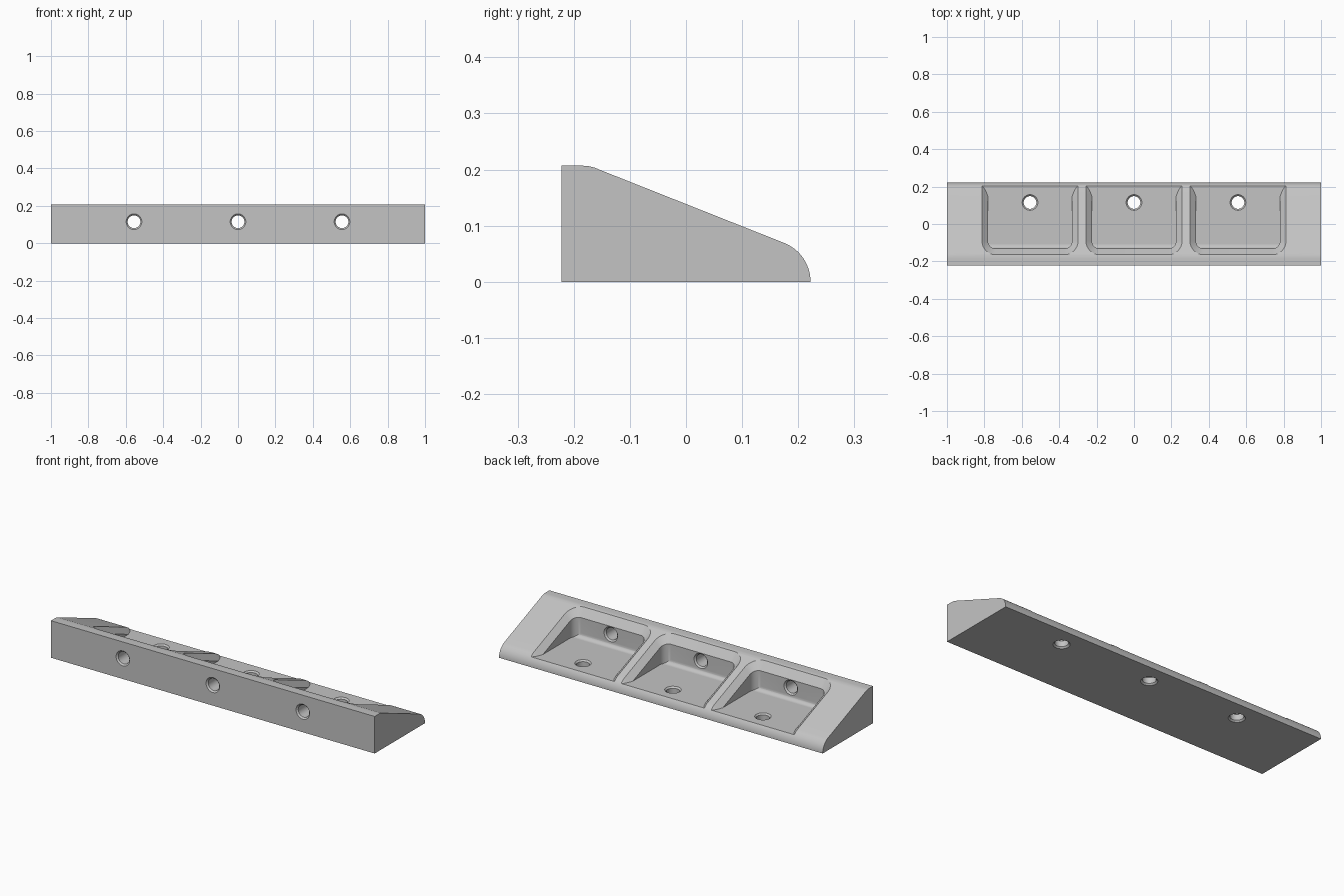
import bpy
import bmesh
from math import sin, cos, pi, sqrt

cube = bpy.data.objects.get("Cube")
if cube:
    bpy.data.objects.remove(cube, do_unlink=True)

BACK, FLOOR = -0.222, 0.048          # flat upright face, tray floor height
NOSE_Y, NOSE_R = 0.1475, 0.0745      # rounded low edge
WALL_Y, HALF_W, CORNER, RIM = -0.131, 0.225, 0.04, 0.032
HOLE_R, HOLE_BEVEL = 0.034, 0.008
CENTRES = (-0.556, 0, 0.556)

grey = bpy.data.materials.new("light grey")
grey.use_nodes = True
grey.diffuse_color = (0.55, 0.55, 0.55, 1)
grey.node_tree.nodes["Principled BSDF"].inputs["Base Color"].default_value = grey.diffuse_color


def make_object(name, bm):
    bmesh.ops.recalc_face_normals(bm, faces=bm.faces[:])
    mesh = bpy.data.meshes.new(name)
    bm.to_mesh(mesh)
    bm.free()
    mesh.materials.append(grey)
    obj = bpy.data.objects.new(name, mesh)
    bpy.context.collection.objects.link(obj)
    return obj


def loft(bm, loops):
    """Skin a stack of equal-length closed loops and cap both ends."""
    rings = [[bm.verts.new(p) for p in loop] for loop in loops]
    n = len(rings[0])
    for a, b in zip(rings, rings[1:]):
        for i in range(n):
            j = (i + 1) % n
            bm.faces.new((a[i], a[j], b[j], b[i]))
    bm.faces.new(rings[0])
    bm.faces.new(rings[-1])


def extrude_x(name, profile, x0, x1):
    bm = bmesh.new()
    loft(bm, [[(x, y, z) for y, z in profile] for x in (x0, x1)])
    return make_object(name, bm)


def combine(target, tool, operation):
    mod = target.modifiers.new("cut", "BOOLEAN")
    mod.object, mod.operation, mod.solver = tool, operation, "EXACT"
    bpy.context.view_layer.objects.active = target
    bpy.ops.object.modifier_apply(modifier=mod.name)
    bpy.data.objects.remove(tool, do_unlink=True)


# Wedge body: flat crest, long slope, rounded nose
STEPS = 14
crest = [(BACK, 0.207), (-0.185, 0.207), (-0.174, 0.2062), (-0.163, 0.2035), (-0.152, 0.1989)]
nose = [(NOSE_Y + NOSE_R * cos(a), NOSE_R * sin(a))
        for a in (1.195 * (1 - i / STEPS) for i in range(STEPS + 1))]
skyline = crest + nose
body = extrude_x("wedge_tray", [(BACK, 0)] + skyline, -1, 1)


def surface(y):
    """Height of the wedge's upper surface."""
    for (y0, z0), (y1, z1) in zip(skyline, skyline[1:]):
        if y <= y1:
            return z0 + (z1 - z0) * (y - y0) / (y1 - y0)
    return 0


# Tray pockets with chamfered rims, open at the nose
def outline(cx, grow):
    arc = [-pi / 2 + pi / 2 * i / 10 for i in range(11)]
    half = [(HALF_W - CORNER + (CORNER + grow) * cos(a),
             WALL_Y + CORNER + (CORNER + grow) * sin(a)) for a in arc]
    half += [(HALF_W + grow, y) for y in (0, 0.1, 0.15, 0.175, 0.185, 0.195, 0.205, 0.215)]
    return [(cx + x, y) for x, y in half] + [(cx - x, y) for x, y in reversed(half)]


def pocket_cutter(cx):
    inner, outer = outline(cx, 0), outline(cx, RIM + 0.012)
    bm = bmesh.new()
    loft(bm, [[(x, y, -0.2) for x, y in inner],
              [(x, y, surface(y) - RIM) for x, y in inner],
              [(x, y, surface(y) + 0.012) for x, y in outer],
              [(x, y, 0.4) for x, y in outer]])
    bmesh.ops.bisect_plane(bm, geom=bm.verts[:] + bm.edges[:] + bm.faces[:],
                           plane_co=(0, 0, FLOOR), plane_no=(0, 0, 1), clear_inner=True)
    bmesh.ops.holes_fill(bm, edges=[e for e in bm.edges if e.is_boundary], sides=0)
    return make_object("pocket_cutter", bm)


# Bolt holes, bevelled at both ends
def hole_cutter(start, end, place):
    b = HOLE_BEVEL
    rings = [(start - b, HOLE_R + 2 * b), (start + b, HOLE_R),
             (end - b, HOLE_R), (end + b, HOLE_R + 2 * b)]
    angles = [2 * pi * i / 40 for i in range(40)]
    bm = bmesh.new()
    loft(bm, [[place(r * cos(a), r * sin(a), t) for a in angles] for t, r in rings])
    return make_object("hole_cutter", bm)


# Concave cove where the tray floor meets the upright wall
COVE = 0.024
cove = [(WALL_Y + COVE - COVE * sin(a), FLOOR + COVE - COVE * cos(a))
        for a in (pi / 2 * i / 8 for i in range(9))]
cove += [(WALL_Y - 0.01, FLOOR + COVE), (WALL_Y - 0.01, FLOOR - 0.01),
         (WALL_Y + COVE, FLOOR - 0.01)]

for cx in CENTRES:
    combine(body, pocket_cutter(cx), "DIFFERENCE")
    reach = HALF_W + 0.01
    combine(body, extrude_x("cove", cove, cx - reach, cx + reach), "UNION")
    combine(body, hole_cutter(0, FLOOR, lambda u, v, t: (cx + u, 0.115 + v, t)), "DIFFERENCE")
    combine(body, hole_cutter(BACK, WALL_Y, lambda u, v, t: (cx + u, t, 0.115 + v)), "DIFFERENCE")

bpy.ops.object.select_all(action="DESELECT")
body.select_set(True)
bpy.context.view_layer.objects.active = body
bpy.ops.object.shade_smooth_by_angle(angle=0.45)
